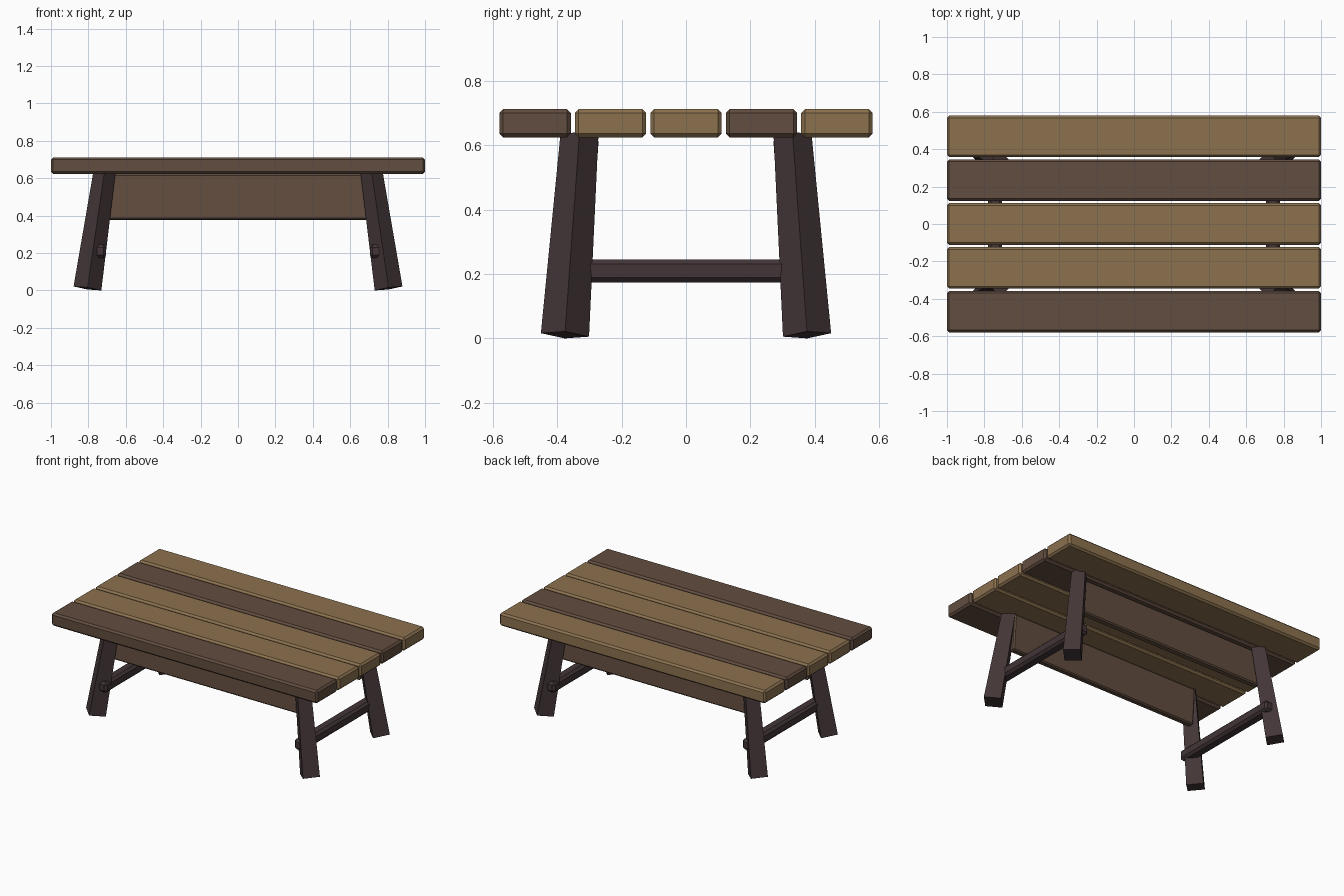
import bpy, bmesh, math
from mathutils import Vector, Matrix

if "Cube" in bpy.data.objects:
    bpy.data.objects.remove(bpy.data.objects["Cube"])


def material(name, rgb):
    m = bpy.data.materials.new(name)
    m.diffuse_color = (*rgb, 1)
    m.use_nodes = True
    m.node_tree.nodes["Principled BSDF"].inputs["Base Color"].default_value = m.diffuse_color
    return m


light_wood = material("light_wood", (0.262, 0.166, 0.078))
brown_wood = material("brown_wood", (0.122, 0.074, 0.050))
dark_wood = material("dark_wood", (0.056, 0.036, 0.038))


def add_object(name, bm, mat):
    mesh = bpy.data.meshes.new(name)
    bm.to_mesh(mesh)
    bm.free()
    mesh.materials.append(mat)
    obj = bpy.data.objects.new(name, mesh)
    bpy.context.collection.objects.link(obj)
    return obj


def beam(name, size, centre, mat, bevel, tilt=0):
    """Box with chamfered edges, optionally tilted about x."""
    bm = bmesh.new()
    bmesh.ops.create_cube(bm, size=1)
    bmesh.ops.scale(bm, vec=size, verts=bm.verts)
    bmesh.ops.bevel(bm, geom=bm.edges[:], offset=bevel, segments=1, affect='EDGES')
    bm.transform(Matrix.Translation(centre) @ Matrix.Rotation(tilt, 4, 'X'))
    return add_object(name, bm, mat)


def leg(name, foot, head, mat):
    """Tapered square post, turned corner-on, splayed from head to foot."""
    axis = head - foot
    bm = bmesh.new()
    bmesh.ops.create_cone(bm, cap_ends=True, segments=4, radius1=0.075,
                          radius2=0.059, depth=axis.length)
    turn = Vector((0, 0, 1)).rotation_difference(axis).to_matrix().to_4x4()
    bm.transform(Matrix.Translation((foot + head) / 2) @ turn)
    return add_object(name, bm, mat)


# Table top planks
plank_colours = [brown_wood, light_wood, light_wood, brown_wood, light_wood]
for i, mat in enumerate(plank_colours):
    beam(f"top_plank_{i + 1}", (2.0, 0.222, 0.088), (0, (i - 2) * 0.2345, 0.668), mat, 0.012)

# Splayed legs
for sx in (-1, 1):
    for sy in (-1, 1):
        leg("leg", Vector((sx * 0.805, sy * 0.376, 0.011)),
            Vector((sx * 0.714, sy * 0.331, 0.632)), dark_wood)

# Cross bars pegged through each pair of legs
for sx in (-1, 1):
    beam("cross_bar", (0.075, 0.82, 0.072), (sx * 0.742, 0, 0.21), dark_wood, 0.015)

# Long side aprons, leaning with the legs
for sy in (-1, 1):
    beam("apron", (1.43, 0.045, 0.245), (0, sy * 0.302, 0.5), brown_wood, 0.008, sy * 0.07)
